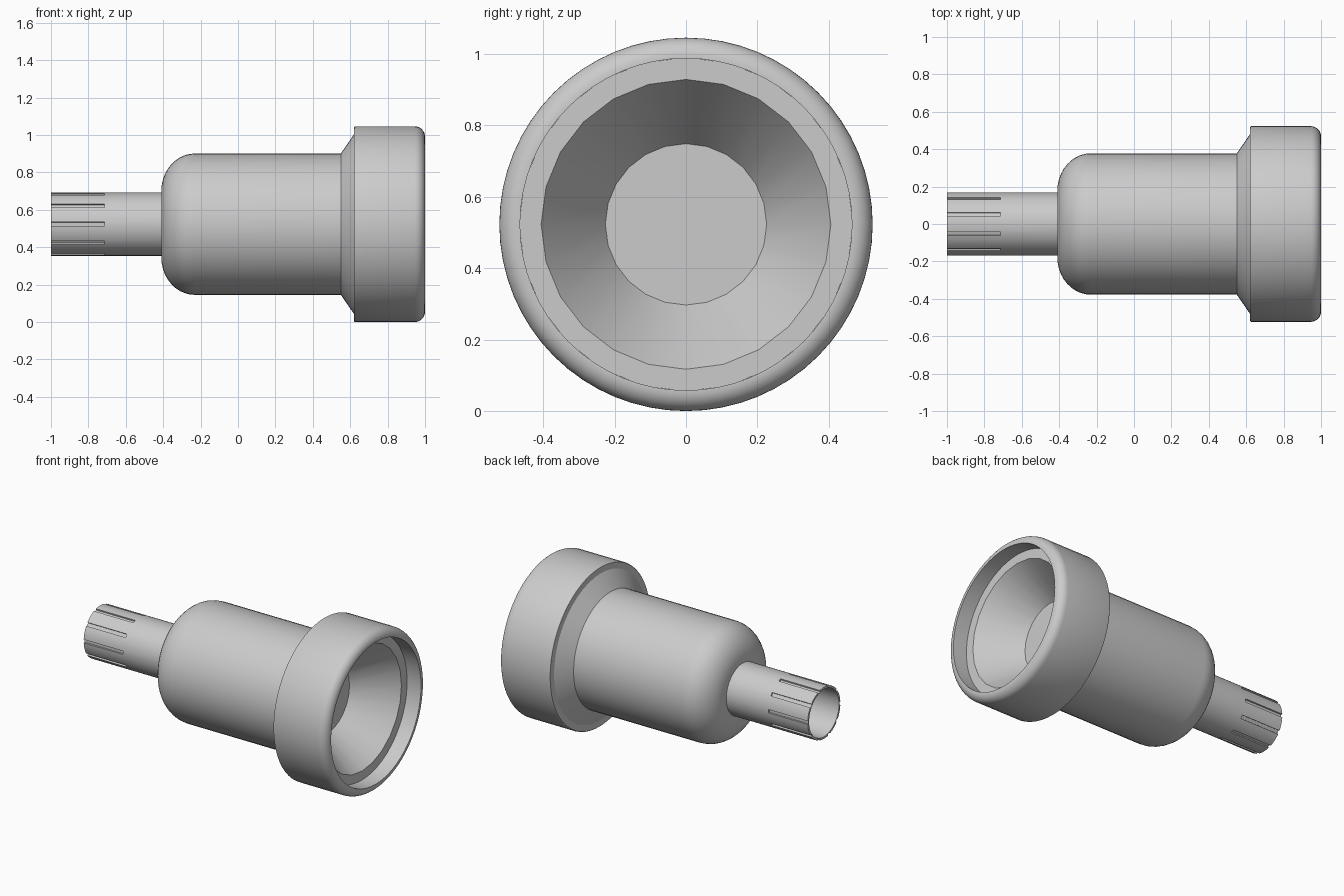
import bpy, bmesh
from math import sin, cos, pi, radians

old = bpy.data.objects.get("Cube")
if old:
    bpy.data.objects.remove(old, do_unlink=True)

AXIS_Z = 0.523

grey = bpy.data.materials.new("plain_grey")
grey.use_nodes = True
grey.diffuse_color = (0.6, 0.6, 0.6, 1)
grey.node_tree.nodes["Principled BSDF"].inputs["Base Color"].default_value = (0.6, 0.6, 0.6, 1)


def loft(name, rings):
    """Skin a stack of rings; each ring is (x, [(angle, radius), ...])."""
    bm = bmesh.new()
    rows = [[bm.verts.new((x, r * sin(a), r * cos(a))) for a, r in pts] for x, pts in rings]
    for r0, r1 in zip(rows, rows[1:]):
        n = len(r0)
        for i in range(n):
            j = (i + 1) % n
            bm.faces.new((r0[i], r0[j], r1[j], r1[i]))
    bmesh.ops.remove_doubles(bm, verts=bm.verts, dist=1e-5)
    bmesh.ops.dissolve_degenerate(bm, edges=bm.edges, dist=1e-5)
    mesh = bpy.data.meshes.new(name)
    bm.to_mesh(mesh)
    bm.free()
    mesh.materials.append(grey)
    obj = bpy.data.objects.new(name, mesh)
    obj.location.z = AXIS_Z
    bpy.context.collection.objects.link(obj)
    bpy.ops.object.select_all(action='DESELECT')
    obj.select_set(True)
    bpy.context.view_layer.objects.active = obj
    bpy.ops.object.shade_smooth_by_angle(angle=radians(30))
    return obj


def lathe(name, profile, segments):
    angles = [2 * pi * i / segments for i in range(segments)]
    return loft(name, [(x, [(a, r) for a in angles]) for x, r in profile])


def arc(cx, cr, rx, rr, start, end, steps):
    """Points of an elliptical arc in the (x, radius) plane."""
    out = []
    for i in range(steps + 1):
        t = radians(start + (end - start) * i / steps)
        out.append((cx + rx * cos(t), cr + rr * sin(t)))
    return out


# Main barrel with domed shoulder and flared neck
lathe("barrel",
      [(-0.41, 0)] + arc(-0.23, 0.178, 0.18, 0.2, 180, 90, 10)
      + [(0.55, 0.378), (0.62, 0.48), (0.65, 0.48)], 48)

# Wide collar: thin back lip, rounded front rim, inner bore
lathe("collar",
      [(0.62, 0.40), (0.62, 0.514)] + arc(0.628, 0.515, 0.008, 0.008, 180, 90, 3)
      + arc(0.945, 0.468, 0.055, 0.055, 90, 0, 8) + [(1.0, 0.465), (0.89, 0.465)], 64)

# Socket: ledge, tapering funnel and flat floor
lathe("socket", [(0.9, 0.468), (0.9, 0.406), (0.65, 0.226), (0.65, 0)], 24)

# Hollow tube with shallow grooves at its open end
GROOVES, HALF = 10, 0.065
R, FLOOR, BORE = 0.169, 0.159, 0.155
grooved = []
for k in range(GROOVES):
    mid = pi / 2 + 2 * pi * k / GROOVES
    step = 2 * pi / GROOVES
    grooved += [(mid - HALF, R), (mid - HALF, FLOOR), (mid + HALF, FLOOR), (mid + HALF, R)]
    gap = step - 2 * HALF
    grooved += [(mid + HALF + gap * i / 4, R) for i in (1, 2, 3)]


def plain(radius):
    return [(a, radius) for a, _ in grooved]


loft("grooved_tube", [
    (-0.41, plain(BORE)), (-1.0, plain(BORE)),
    (-1.0, grooved), (-0.715, grooved),
    (-0.715, plain(R)), (-0.40, plain(R))])

# Face normals point outward on every part
for obj in bpy.context.scene.objects:
    if obj.type == 'MESH' and grey.name in obj.data.materials:
        bm = bmesh.new()
        bm.from_mesh(obj.data)
        # rings advance along the profile, so winding is consistent per part
        outward = sum(f.calc_area() * f.normal.dot((0, *f.calc_center_median()[1:])) for f in bm.faces)
        if (outward < 0) != (obj.name == "socket"):
            bmesh.ops.reverse_faces(bm, faces=bm.faces)
        bm.to_mesh(obj.data)
        bm.free()
